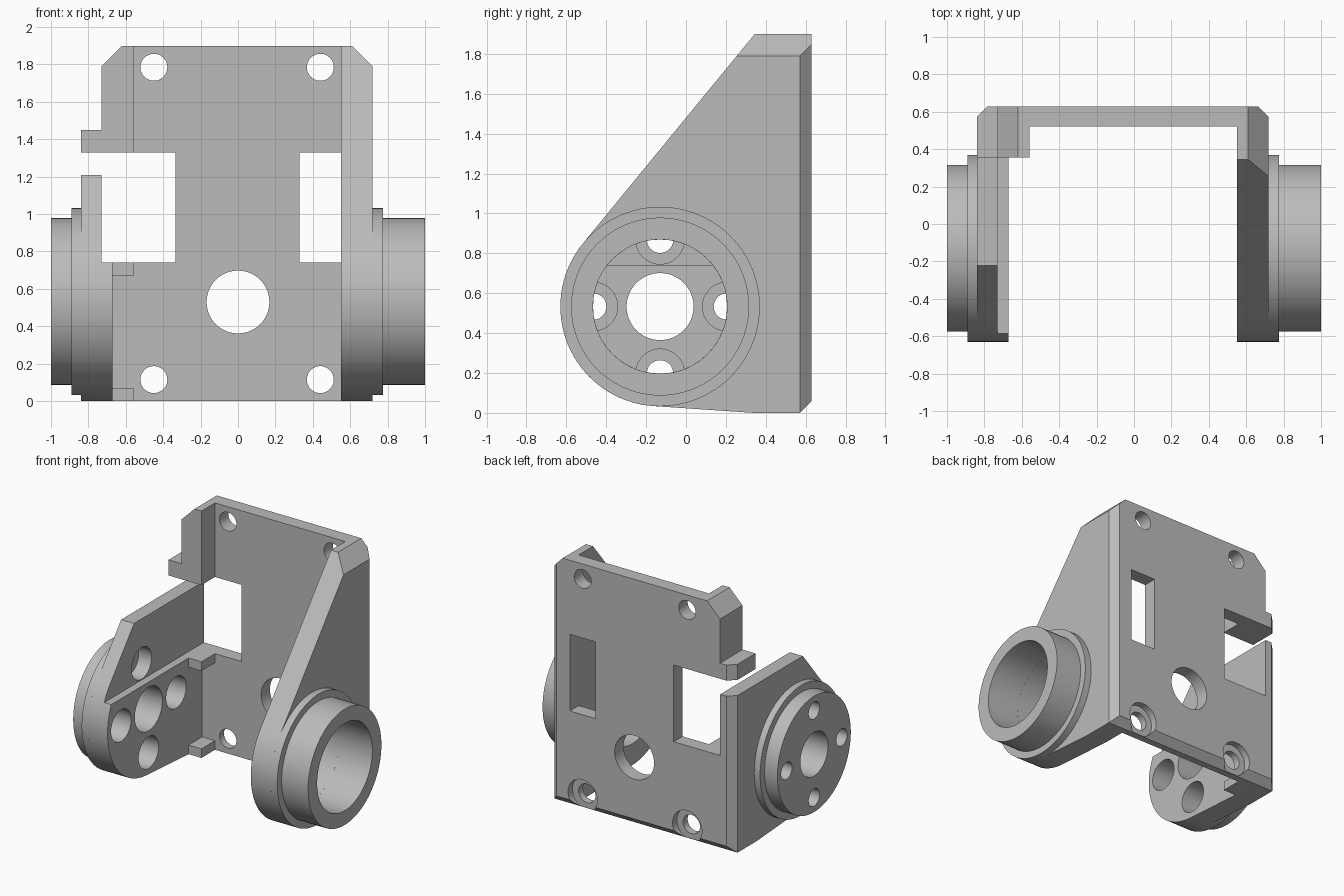
import bpy, bmesh
from math import sin, cos, pi, atan2, acos, hypot
from mathutils import Matrix, Vector

cube = bpy.data.objects.get("Cube")
if cube:
    bpy.data.objects.remove(cube, do_unlink=True)

grey = bpy.data.materials.new("plain grey")
grey.use_nodes = True
grey.diffuse_color = (0.5, 0.5, 0.5, 1)
grey.node_tree.nodes["Principled BSDF"].inputs["Base Color"].default_value = (0.5, 0.5, 0.5, 1)

LEFT, RIGHT = -0.84, 0.72       # outer faces of the two arms
BACK, TOP = 0.628, 1.9
CY, CZ, R = -0.13, 0.533, 0.5   # pivot axis and arm end radius
BOLT = 0.335                    # bolt circle radius
FAR = 3


def add_object(name, bm):
    bmesh.ops.recalc_face_normals(bm, faces=bm.faces[:])
    mesh = bpy.data.meshes.new(name)
    bm.to_mesh(mesh)
    bm.free()
    ob = bpy.data.objects.new(name, mesh)
    bpy.context.collection.objects.link(ob)
    mesh.materials.append(grey)
    return ob


def box(x0, x1, y0, y1, z0, z1):
    bm = bmesh.new()
    size = Matrix.Diagonal((x1 - x0, y1 - y0, z1 - z0, 1))
    centre = Matrix.Translation(((x0 + x1) / 2, (y0 + y1) / 2, (z0 + z1) / 2))
    bmesh.ops.create_cube(bm, size=1, matrix=centre @ size)
    return add_object("cutter", bm)


def rod(axis, a, b, u, v, r):
    """Cylinder along x (u, v = y, z) or along y (u, v = x, z)."""
    bm = bmesh.new()
    mid = (a + b) / 2
    if axis == "X":
        m = Matrix.Translation((mid, u, v)) @ Matrix.Rotation(pi / 2, 4, "Y")
    else:
        m = Matrix.Translation((u, mid, v)) @ Matrix.Rotation(pi / 2, 4, "X")
    bmesh.ops.create_cone(bm, cap_ends=True, segments=48, radius1=r, radius2=r,
                          depth=b - a, matrix=m)
    return add_object("cutter", bm)


def cut(ob, cutters):
    bpy.context.view_layer.objects.active = ob
    for c in cutters:
        c.hide_render = True
        mod = ob.modifiers.new("cut", "BOOLEAN")
        mod.operation, mod.solver, mod.object = "DIFFERENCE", "EXACT", c
        bpy.ops.object.modifier_apply(modifier=mod.name)
        bpy.data.objects.remove(c, do_unlink=True)


def tangent_angle(y, z, side):
    dy, dz = y - CY, z - CZ
    return atan2(dz, dy) + side * acos(R / hypot(dy, dz))


def bolt_holes(x0, x1, r):
    return [rod("X", x0, x1, CY + BOLT * cos(k * pi / 2), CZ + BOLT * sin(k * pi / 2), r)
            for k in range(4)]


# Bracket blank: side outline with a round end, extruded across the width
start = tangent_angle(0.345, TOP, 1)
end = tangent_angle(0.34, 0, -1) + 2 * pi
steps = 36
outline = [(0.34, 0), (BACK - 0.056, 0), (BACK, 0.056), (BACK, TOP), (0.345, TOP)]
for i in range(steps + 1):
    t = start + (end - start) * i / steps
    outline.append((CY + R * cos(t), CZ + R * sin(t)))
bm = bmesh.new()
face = bm.faces.new([bm.verts.new((LEFT, y, z)) for y, z in outline])
ext = bmesh.ops.extrude_face_region(bm, geom=[face])
bmesh.ops.translate(bm, vec=(RIGHT - LEFT, 0, 0),
                    verts=[g for g in ext["geom"] if isinstance(g, bmesh.types.BMVert)])
if face.is_valid and not any(len(e.link_faces) == 2 for e in face.edges):
    bmesh.ops.delete(bm, geom=[face], context="FACES")

# Chamfers on the top corners and the upright back edges
for point, normal in [((-0.73, 0, 1.79), (-1, 0, 1)), ((RIGHT, 0, 1.79), (1, 0, 1)),
                      ((LEFT, 0.572, 0), (-1, 1, 0)), ((RIGHT, 0.572, 0), (1, 1, 0))]:
    res = bmesh.ops.bisect_plane(bm, geom=bm.verts[:] + bm.edges[:] + bm.faces[:],
                                 plane_co=Vector(point), plane_no=Vector(normal),
                                 clear_outer=True)
    edges = [g for g in res["geom_cut"] if isinstance(g, bmesh.types.BMEdge)]
    bmesh.ops.edgeloop_fill(bm, edges=edges)
bracket = add_object("bracket", bm)

# Hollow between the arms, corner lugs, flange, windows and the side slot
cut(bracket, [
    box(-0.56, 0.55, -FAR, 0.52, -FAR, FAR),
    box(-0.67, -0.5, -FAR, 0.355, -FAR, FAR),
    box(-0.73, -0.6, -FAR, 0.355, 0.74, FAR),
    box(-0.67, -0.5, 0.3, 0.52, 0.07, 0.67),
    box(-0.73, -0.335, -FAR, FAR, 0.74, 1.33),
    box(-FAR, -0.7, -FAR, FAR, 1.21, 1.33),
    box(-FAR, -0.73, -FAR, FAR, 1.45, FAR),
    box(-FAR, -0.5, -FAR, 0.355, 1.3, FAR),
    box(0.33, 0.55, 0.4, FAR, 0.74, 1.33),
])

# Screw holes, the lower pair recessed at the back, and the cable hole
holes = [rod("Y", 0.4, 1, 0, 0.53, 0.168)]
for x in (-0.45, 0.44):
    holes += [rod("Y", 0.3, 1, x, z, 0.072) for z in (0.115, 1.785)]
    holes.append(rod("Y", 0.575, 1, x, 0.115, 0.125))
cut(bracket, holes)

# Pivot bores and bolt recesses through the arms
cut(bracket, [rod("X", 0.4, 1.2, CY, CZ, 0.336), rod("X", -1.2, -0.5, CY, CZ, 0.168)])
cut(bracket, bolt_holes(-1.2, -0.5, 0.122))


def hub(name, x0, x1, x2, bore):
    """Stepped ring turned round the pivot axis."""
    bm = bmesh.new()
    prof = [(x0, bore), (x0, R), (x1, R), (x1, 0.446), (x2, 0.446), (x2, bore)]
    verts = [bm.verts.new((x, CY, CZ + r)) for x, r in prof]
    edges = [bm.edges.new((verts[i], verts[(i + 1) % len(verts)])) for i in range(len(verts))]
    bmesh.ops.spin(bm, geom=verts + edges, cent=(0, CY, CZ), axis=(1, 0, 0),
                   angle=2 * pi, steps=96, use_merge=True)
    bmesh.ops.remove_doubles(bm, verts=bm.verts[:], dist=0.0001)
    return add_object(name, bm)


# Hubs on the outside of each arm
right_hub = hub("bolted_hub", LEFT, -0.89, -1, 0.168)
cut(right_hub, bolt_holes(-1.2, -0.5, 0.066))
left_hub = hub("open_hub", RIGHT, 0.775, 1, 0.336)

# Smooth round surfaces, crisp edges
bpy.ops.object.select_all(action="DESELECT")
for ob in (bracket, right_hub, left_hub):
    ob.select_set(True)
bpy.context.view_layer.objects.active = bracket
bpy.ops.object.shade_smooth_by_angle(angle=pi / 6)
